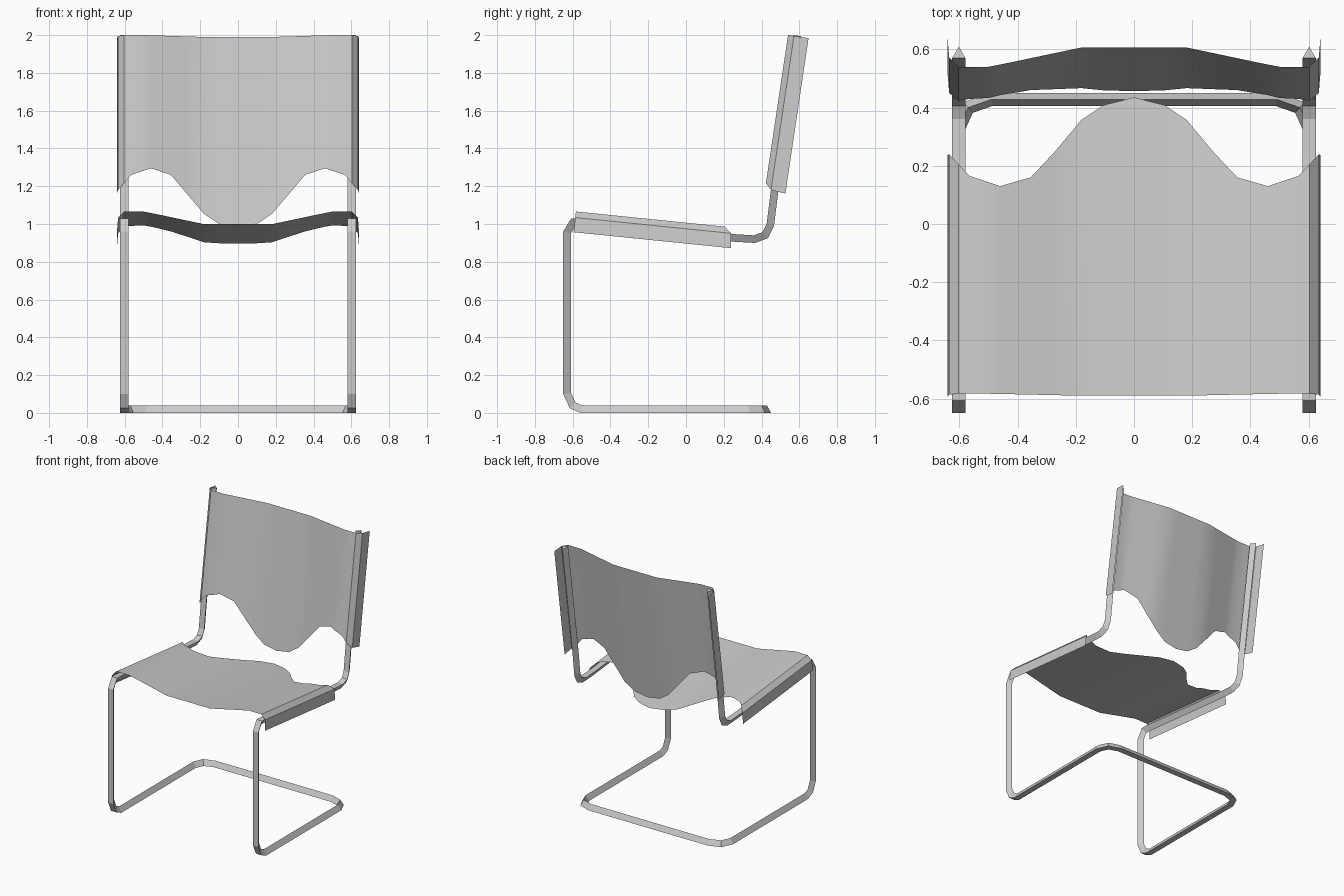
import bpy
from math import sin, cos
from mathutils import Vector

if "Cube" in bpy.data.objects:
    bpy.data.objects.remove(bpy.data.objects["Cube"])

grey = bpy.data.materials.new("plain_grey")
grey.diffuse_color = (0.6, 0.6, 0.6, 1)
grey.use_nodes = True
grey.node_tree.nodes["Principled BSDF"].inputs["Base Color"].default_value = grey.diffuse_color


def make_object(name, verts, faces):
    mesh = bpy.data.meshes.new(name)
    mesh.from_pydata(verts, [], faces)
    mesh.materials.append(grey)
    obj = bpy.data.objects.new(name, mesh)
    bpy.context.collection.objects.link(obj)
    return obj


def lerp(table, x):
    for (x0, v0), (x1, v1) in zip(table, table[1:]):
        if x <= x1:
            return v0 + (v1 - v0) * (x - x0) / (x1 - x0)
    return table[-1][1]


# Tubular frame: triangular bar swept from the top of the back to the rear floor bar
X = 0.602
side = [(0.57, 2.0), (0.448, 1.17), (0.427, 1.0), (0.405, 0.957), (0.36, 0.94),
        (0.24, 0.947), (-0.56, 1.03), (-0.607, 1.03), (-0.65, 0.96),
        (-0.65, 0.10), (-0.615, 0.025), (-0.56, 0.0)]
floor = [(X, 0.33), (0.57, 0.40), (0.49, 0.428), (0.0, 0.428)]
path = [Vector((X, y, z)) for y, z in side] + [Vector((x, y, 0)) for x, y in floor]
HALF_W, DEPTH = 0.0225, 0.04


def sweep_frame():
    verts, faces = [], []
    n = len(path)
    for i, p in enumerate(path):
        t_in = (p - path[i - 1]).normalized() if i else (path[1] - p).normalized()
        t_out = (path[i + 1] - p).normalized() if i < n - 1 else t_in
        t = (t_in + t_out).normalized()
        mitre = 1 / max(t.dot(t_in), 0.7)
        if i < len(side):      # bends in the side plane, ridge towards the inside
            ridge = Vector((1, 0, 0)).cross(t) * -1
            lateral = Vector((1, 0, 0))
            ridge *= mitre
        else:                  # bends on the floor, ridge up
            ridge = Vector((0, 0, 1))
            lateral = t.cross(ridge) * mitre
        if i == 0:             # ridge must face the rear at the top
            sign = 1 if ridge.y > 0 else -1
        if i < len(side):
            ridge *= sign
        verts += [p - lateral * HALF_W, p + lateral * HALF_W, p + ridge * DEPTH]
    for i in range(n - 1):
        a, b = 3 * i, 3 * i + 3
        for k in range(3):
            m = (k + 1) % 3
            faces.append((a + k, a + m, b + m, b + k))
    faces.append((2, 1, 0))
    return verts, faces


def finish_normals(obj):
    import bmesh
    bm = bmesh.new()
    bm.from_mesh(obj.data)
    bmesh.ops.recalc_face_normals(bm, faces=bm.faces)
    bm.to_mesh(obj.data)
    bm.free()


frame = make_object("tube_frame", *sweep_frame())
mirror = frame.modifiers.new("mirror", 'MIRROR')
mirror.use_clip = True
finish_normals(frame)

# Slung sheets: (x, sag) cross-section, hooked over the tubes with side flaps
section = [(0, 0.067), (0.105, 0.067), (0.18, 0.067), (0.275, 0.047), (0.355, 0.03),
           (0.41, 0.018), (0.46, 0.008), (0.5, 0), (0.565, 0), (0.603, 0),
           (0.635, 0.032), (0.641, 0.11)]


def sheet(name, origin, along, sag_dir, cut, axis):
    """Hang the section from origin; cut gives the far edge on the given axis."""
    cols = [(-x, h) for x, h in section[:0:-1]] + section
    verts, faces = [], []
    for x, h in cols:
        start = origin + sag_dir * h + Vector((x, 0, 0))
        h_ref = min(h, 0.032) if abs(x) > 0.6 else h
        ref = (origin + sag_dir * h_ref)[axis]
        length = (lerp(cut, abs(x)) - ref) / along[axis]
        verts += [start, start + along * length]
    for i in range(len(cols) - 1):
        a = 2 * i
        faces.append((a, a + 2, a + 3, a + 1))
    obj = make_object(name, verts, faces)
    bpy.ops.object.select_all(action='DESELECT')
    obj.select_set(True)
    bpy.context.view_layer.objects.active = obj
    bpy.ops.object.shade_smooth_by_angle(angle=0.5)


# Seat, sloping down to the rear with a wavy rear edge
a = 0.101
sheet("seat_sheet", Vector((0, -0.583, 1.066)), Vector((0, cos(a), -sin(a))),
      Vector((0, -sin(a), -cos(a))),
      [(0, 0.435), (0.105, 0.408), (0.2, 0.345), (0.275, 0.245), (0.355, 0.16),
       (0.46, 0.13), (0.565, 0.165), (0.641, 0.245)], 1)

# Backrest, leaning back with a wavy lower edge
b = 0.148
sheet("back_sheet", Vector((0, 0.54, 2.0)), Vector((0, -sin(b), -cos(b))),
      Vector((0, cos(b), -sin(b))),
      [(0, 0.985), (0.105, 1.003), (0.2, 1.068), (0.275, 1.165), (0.355, 1.26),
       (0.46, 1.295), (0.565, 1.26), (0.641, 1.173)], 2)
